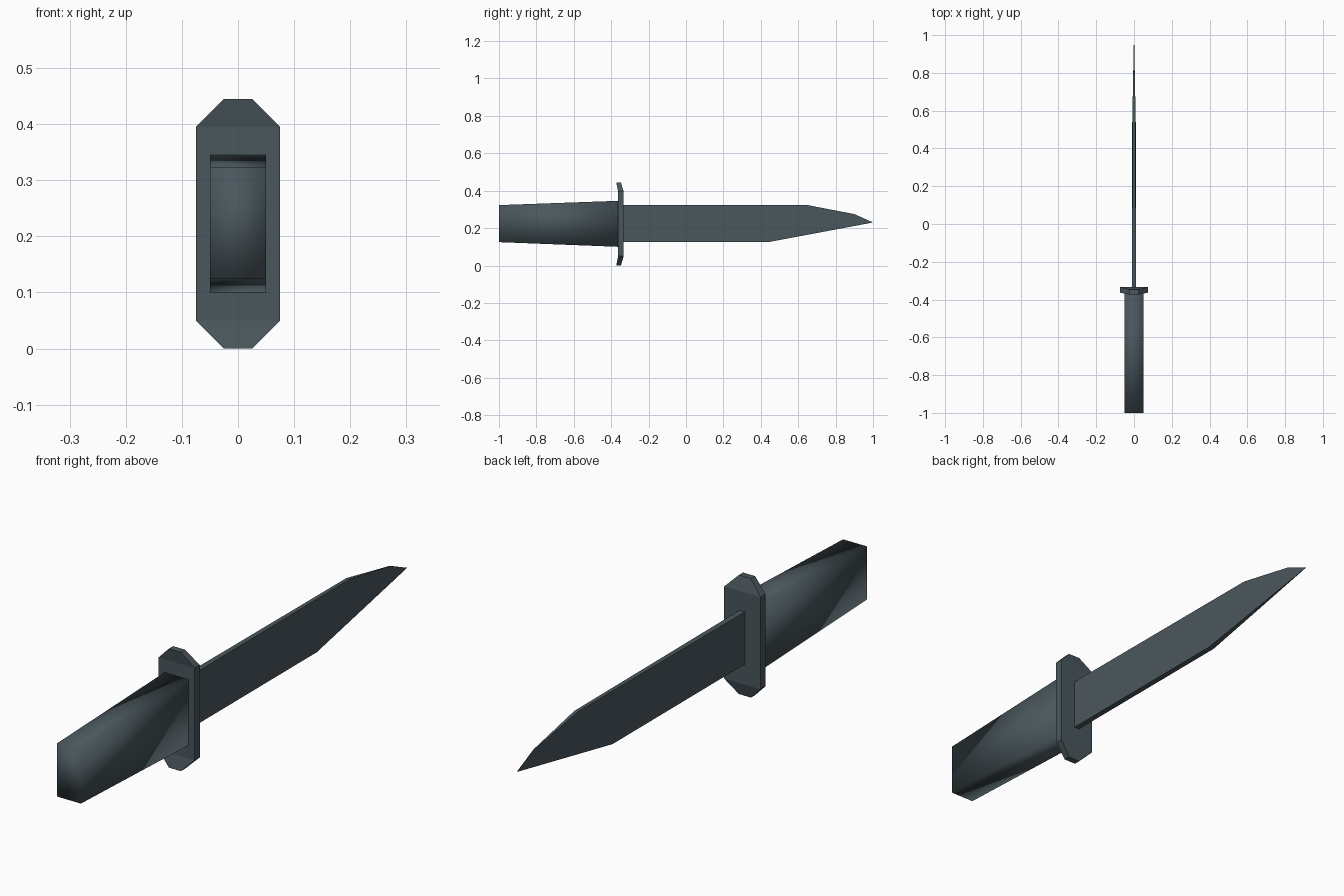
import bpy

if "Cube" in bpy.data.objects:
    bpy.data.objects.remove(bpy.data.objects["Cube"])

steel = bpy.data.materials.new("dark slate")
steel.diffuse_color = (0.068, 0.095, 0.108, 1)
steel.use_nodes = True
steel.node_tree.nodes["Principled BSDF"].inputs["Base Color"].default_value = steel.diffuse_color


def loft(name, ring_a, ring_b, smooth=False):
    """Closed solid between two matching outlines."""
    n = len(ring_a)
    faces = [tuple(range(n)), tuple(reversed(range(n, 2 * n)))]
    faces += [(i, i + n, (i + 1) % n + n, (i + 1) % n) for i in range(n)]
    mesh = bpy.data.meshes.new(name)
    mesh.from_pydata(ring_a + ring_b, [], faces)
    mesh.materials.append(steel)
    obj = bpy.data.objects.new(name, mesh)
    bpy.context.collection.objects.link(obj)
    bpy.ops.object.select_all(action='DESELECT')
    obj.select_set(True)
    bpy.context.view_layer.objects.active = obj
    # Consistent outward normals
    bpy.ops.object.mode_set(mode='EDIT')
    bpy.ops.mesh.select_all(action='SELECT')
    bpy.ops.mesh.normals_make_consistent(inside=False)
    bpy.ops.object.mode_set(mode='OBJECT')
    if smooth:
        bpy.ops.object.shade_smooth()
    return obj


# Handle: box flaring towards the guard, softly shaded
def rect(y, w, z0, z1):
    return [(-w, y, z0), (w, y, z0), (w, y, z1), (-w, y, z1)]


loft("handle", rect(-1, 0.05, 0.125, 0.323), rect(-0.36, 0.05, 0.10, 0.346), smooth=True)

# Guard: long octagon plate, both tips swept back towards the handle
half = [(0.025, 0.0), (0.075, 0.05), (0.075, 0.395), (0.025, 0.445)]
octagon = half + [(-x, z) for x, z in reversed(half)]


def guard_ring(y_body, y_tip):
    return [(x, y_body if abs(x) > 0.05 else y_tip, z) for x, z in octagon]


def guard_solid():
    n = 8
    verts = guard_ring(-0.363, -0.373) + guard_ring(-0.333, -0.348)
    # Each side is split into bottom tip, body and top tip so it bends cleanly
    caps = [(0, 1, 6, 7), (1, 2, 5, 6), (2, 3, 4, 5)]
    faces = caps + [tuple(i + n for i in reversed(c)) for c in caps]
    faces += [(i, i + n, (i + 1) % n + n, (i + 1) % n) for i in range(n)]
    mesh = bpy.data.meshes.new("guard")
    mesh.from_pydata(verts, [], faces)
    mesh.materials.append(steel)
    obj = bpy.data.objects.new("guard", mesh)
    bpy.context.collection.objects.link(obj)


guard_solid()

# Blade: clipped profile, thinning from the belly to the point
profile = [(-0.35, 0.127), (0.45, 0.127), (1.0, 0.23), (0.9, 0.275), (0.65, 0.323), (-0.35, 0.323)]


def blade_side(sign):
    return [(sign * 0.011 * min(1, max(0.03, (1 - y) / 0.55)), y, z) for y, z in profile]


loft("blade", blade_side(-1), blade_side(1))
